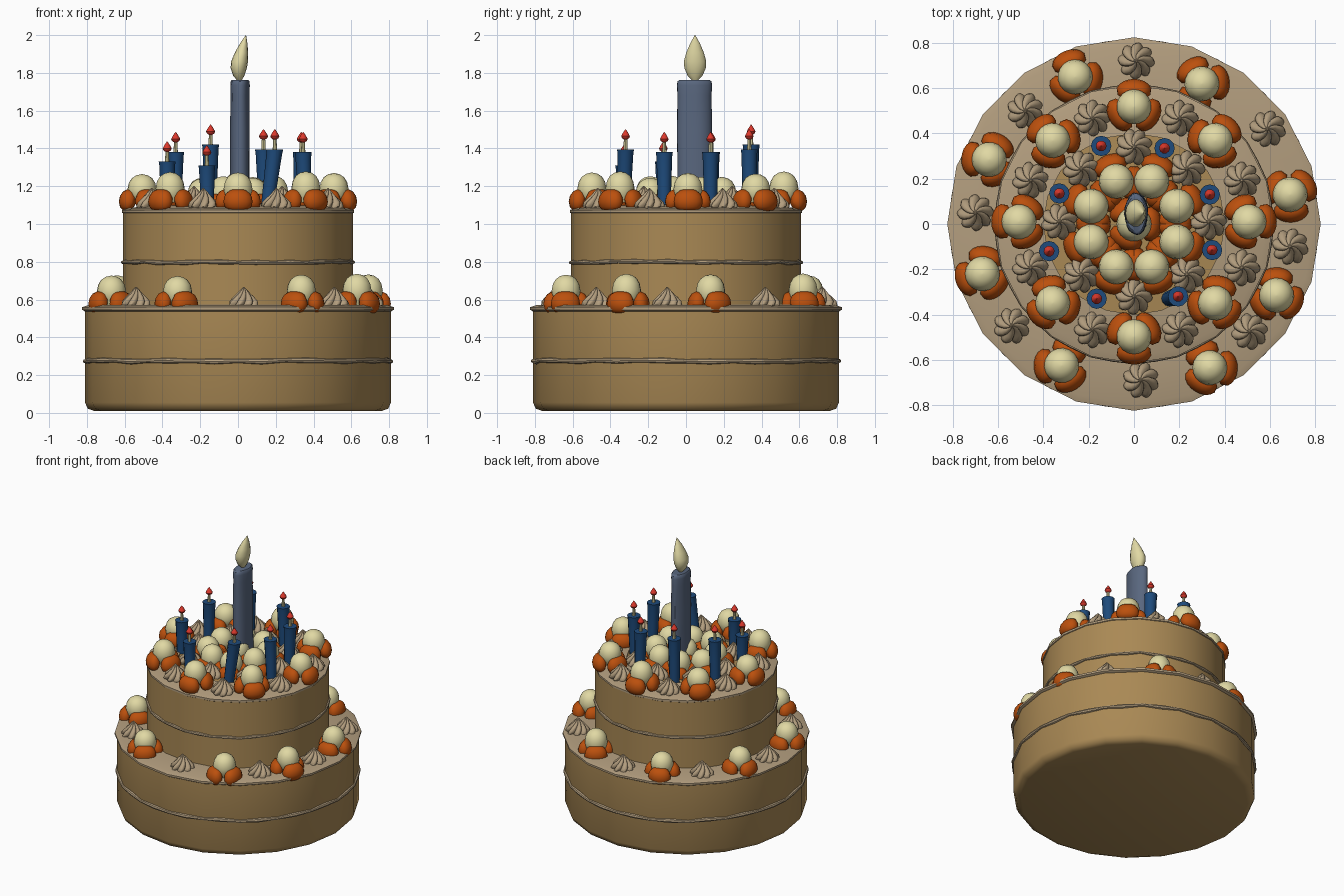
import bpy, bmesh, math, random
from math import sin, cos, pi, radians
from mathutils import Vector

random.seed(4)
if "Cube" in bpy.data.objects:
    bpy.data.objects.remove(bpy.data.objects["Cube"])


def material(name, rgb):
    m = bpy.data.materials.new(name)
    m.use_nodes = True
    m.diffuse_color = (*rgb, 1)
    bsdf = next(n for n in m.node_tree.nodes if n.type == "BSDF_PRINCIPLED")
    bsdf.inputs["Base Color"].default_value = (*rgb, 1)
    return m


SPONGE = material("sponge", (0.40, 0.25, 0.09))
ICING = material("icing", (0.45, 0.34, 0.21))
CREAM = material("pale cream", (0.75, 0.69, 0.37))
ORANGE = material("orange fruit", (0.50, 0.08, 0.004))
BLUE = material("blue wax", (0.013, 0.07, 0.2))
SLATE = material("slate wax", (0.10, 0.135, 0.21))
RED = material("red flame", (0.71, 0.04, 0.025))


def place(name, mesh, loc=(0, 0, 0), turn=0.0, scale=(1, 1, 1)):
    ob = bpy.data.objects.new(name, mesh)
    ob.location, ob.scale = loc, scale
    ob.rotation_euler.z = turn
    bpy.context.collection.objects.link(ob)
    return ob


def skin(name, rings, mat, closed=False, sharp=40, bm=None):
    """Join rings of points; cap the ends, or close them into a loop."""
    bm = bm or bmesh.new()
    vs = [[bm.verts.new(p) for p in ring] for ring in rings]
    n = len(vs[0])
    for a, b in zip(vs, vs[1:] + (vs[:1] if closed else [])):
        for i in range(n):
            bm.faces.new((a[i], a[(i + 1) % n], b[(i + 1) % n], b[i]))
    if not closed:
        bm.faces.new(vs[0])
        bm.faces.new(vs[-1])
    if name is None:
        return bm
    return finish(name, bm, mat, sharp)


def finish(name, bm, mat, sharp=40):
    bmesh.ops.recalc_face_normals(bm, faces=bm.faces)
    for f in bm.faces:
        f.smooth = True
    for e in bm.edges:
        e.smooth = not (len(e.link_faces) == 2 and e.calc_face_angle(0) > radians(sharp))
    mesh = bpy.data.meshes.new(name)
    bm.to_mesh(mesh)
    bm.free()
    mesh.materials.append(mat)
    return mesh


def circle(r, z, n, rx=1, ry=1, dx=0, dy=0):
    return [(dx + r * rx * cos(2 * pi * i / n), dy + r * ry * sin(2 * pi * i / n), z)
            for i in range(n)]


def lathe(name, profile, n, mat, sharp=40):
    return skin(name, [circle(r, z, n) for r, z in profile], mat, sharp=sharp)


# Sponge tiers
SIDES = 20
place("lower_tier", lathe("lower_tier", [(0.76, 0.01), (0.795, 0.022), (0.81, 0.055),
                                         (0.81, 0.55)], SIDES, SPONGE, 60))
place("upper_tier", lathe("upper_tier", [(0.61, 0.54), (0.61, 1.07), (0.42, 1.095)],
                          SIDES, SPONGE))

# Icing layers on top of the tiers
def icing_layer(name, outer, inner, z, top):
    section = [(inner, z), (outer - 0.02, z - 0.022), (outer, z - 0.01), (outer, z + 0.004),
               (outer - 0.03, z + 0.014), (inner, top)]
    rings = [[(r * cos(a), r * sin(a), h) for r, h in section]
             for a in (2 * pi * i / SIDES for i in range(SIDES))]
    place(name, skin(name, rings, ICING, closed=True))


icing_layer("lower_icing", 0.825, 0.58, 0.556, 0.575)
icing_layer("upper_icing", 0.615, 0.40, 1.07, 1.105)


# Wavy piped bands around the tiers
def band(name, radius, z, thick):
    rings = []
    for i in range(SIDES * 2):
        a = pi * i / SIDES
        flat = 1 if i % 2 == 0 else cos(pi / SIDES)
        h = z + random.uniform(-0.004, 0.004)
        t = thick * (1.15 if i % 2 else 0.8)
        rings.append([((radius * flat + t * cos(b)) * cos(a),
                       (radius * flat + t * cos(b)) * sin(a), h + t * sin(b))
                      for b in (2 * pi * k / 8 for k in range(8))])
    place(name, skin(name, rings, ICING, closed=True))


band("lower_band", 0.811, 0.275, 0.013)
band("upper_band", 0.611, 0.798, 0.011)

# Fruit cluster: three curved orange petals below an egg-shaped cream dome
bm = bmesh.new()
for k in range(3):
    rings = []
    for j in range(11):
        t = j / 5 - 1
        a = 2 * pi * k / 3 + radians(54) * t
        s = (1 - 0.94 * abs(t) ** 3.5) ** 0.5
        rings.append([((0.078 + 0.045 * s * cos(b)) * cos(a),
                       (0.078 + 0.045 * s * cos(b)) * sin(a),
                       0.012 + 0.058 * s * sin(b) - 0.15 * 0.045 * cos(b))
                      for b in (2 * pi * m / 12 for m in range(12))])
    skin(None, rings, ORANGE, bm=bm)
petals = finish("petals", bm, ORANGE, 60)
dome = lathe("dome", [(0.05, 0.0), (0.072, 0.04), (0.077, 0.075), (0.07, 0.11),
                      (0.054, 0.137), (0.03, 0.153), (0.004, 0.159)], 18, CREAM)

# Piped swirl: lobed rings that twist as they rise
rings = []
for j, (r, z) in enumerate([(0.066, 0), (0.082, 0.018), (0.076, 0.04), (0.055, 0.062),
                            (0.036, 0.08), (0.018, 0.1), (0.003, 0.115)]):
    ring = []
    for i in range(48):
        a = 2 * pi * i / 48
        rr = r * (0.72 + 0.28 * abs(cos(4 * a)) ** 0.8)
        ring.append((rr * cos(a + j * 0.17), rr * sin(a + j * 0.17), z))
    rings.append(ring)
swirl = skin("swirl", rings, ICING, sharp=50)


def cluster(name, x, y, z, flip=0.0):
    turn = math.atan2(y, x) + flip
    place(name + "_petals", petals, (x, y, z), turn)
    place(name + "_dome", dome, (x, y, z), turn, (1, 1, random.uniform(0.94, 1.04)))


def ring_of(count, radius, start=0.0):
    for i in range(count):
        a = 2 * pi * (i + start) / count
        yield radius * cos(a), radius * sin(a)


# Decorations on the lower tier
for x, y in [(-0.26, 0.65), (0.30, 0.62), (-0.64, 0.285), (0.69, 0.13), (-0.67, -0.22),
             (0.63, -0.315), (-0.32, -0.625), (0.335, -0.635)]:
    cluster("lower_fruit", x, y, 0.572, random.choice((0, pi / 3, 0.4)))
for x, y in [(0.01, 0.72), (-0.48, 0.5), (0.59, 0.42), (-0.70, 0.05), (0.69, -0.10),
             (-0.54, -0.45), (0.51, -0.475), (0.03, -0.69)]:
    place("lower_swirl", swirl, (x, y, 0.552), random.uniform(0, pi))

# Decorations on the upper tier
for x, y in ring_of(8, 0.508):
    cluster("upper_fruit", x, y + 0.01, 1.113)
for x, y in ring_of(8, 0.205, 0.5):
    cluster("inner_fruit", x, y, 1.09)
cluster("centre_fruit", 0, 0, 1.09)
for x, y in ring_of(8, 0.505, 0.5):
    place("outer_swirl", swirl, (x + 0.01, y, 1.075), random.uniform(0, pi))
for x, y in ring_of(8, 0.33):
    place("inner_swirl", swirl, (x, y + 0.01, 1.085), random.uniform(0, pi))

# Small leaning candles with wick and flame: top x, top y, body top
flame = lathe("small_flame", [(0.006, 0), (0.02, 0.01), (0.024, 0.02), (0.015, 0.037),
                              (0.002, 0.056)], 10, RED)
wick = lathe("wick", [(0.012, -0.01), (0.009, 0.055)], 8, CREAM)
for x, y, top in [(-0.145, 0.345, 1.42), (0.135, 0.335, 1.395), (-0.33, 0.135, 1.38),
                  (0.335, 0.13, 1.38), (-0.375, -0.12, 1.33), (0.345, -0.115, 1.38),
                  (-0.165, -0.33, 1.31), (0.195, -0.32, 1.395)]:
    lean = Vector((-0.04, -0.01)) if x == 0.195 else Vector((random.uniform(-0.01, 0.01), 0))
    rings = []
    for t, r in [(0, 0.034), (0.5, 0.038), (0.93, 0.042), (1, 0.045)]:
        d = lean * (1 - t)
        rings.append(circle(r, 1.09 + (top - 1.09) * t, 12, dx=x + d.x, dy=y + d.y))
    place("small_candle", skin("small_candle", rings, BLUE))
    place("wick", wick, (x, y, top))
    place("small_flame", flame, (x, y, top + 0.05))

# Large oval candle with uneven waxy sides
rings = []
for z, s in [(1.08, 1.04), (1.3, 1), (1.5, 1.02), (1.68, 0.97), (1.735, 1), (1.755, 0.96),
             (1.762, 0.86)]:
    rings.append([(0.01 + 0.051 * s * cos(a) * (1 + 0.05 * sin(5 * a + z * 4)),
                   0.045 + 0.092 * s * sin(a) * (1 + 0.03 * cos(4 * a + z * 3)), z)
                  for a in (2 * pi * i / 20 for i in range(20))])
place("large_candle", skin("large_candle", rings, SLATE))

# Large flame, its tip bent to one side
rings = []
for r, z, dx in [(0.008, 1.755, 0.008), (0.03, 1.785, 0.004), (0.043, 1.825, 0.004),
                 (0.045, 1.86, 0.008), (0.036, 1.905, 0.018), (0.02, 1.955, 0.03),
                 (0.001, 2.0, 0.042)]:
    rings.append(circle(r, z, 14, 1, 1.35, dx, 0.048))
place("large_flame", skin("large_flame", rings, CREAM))
